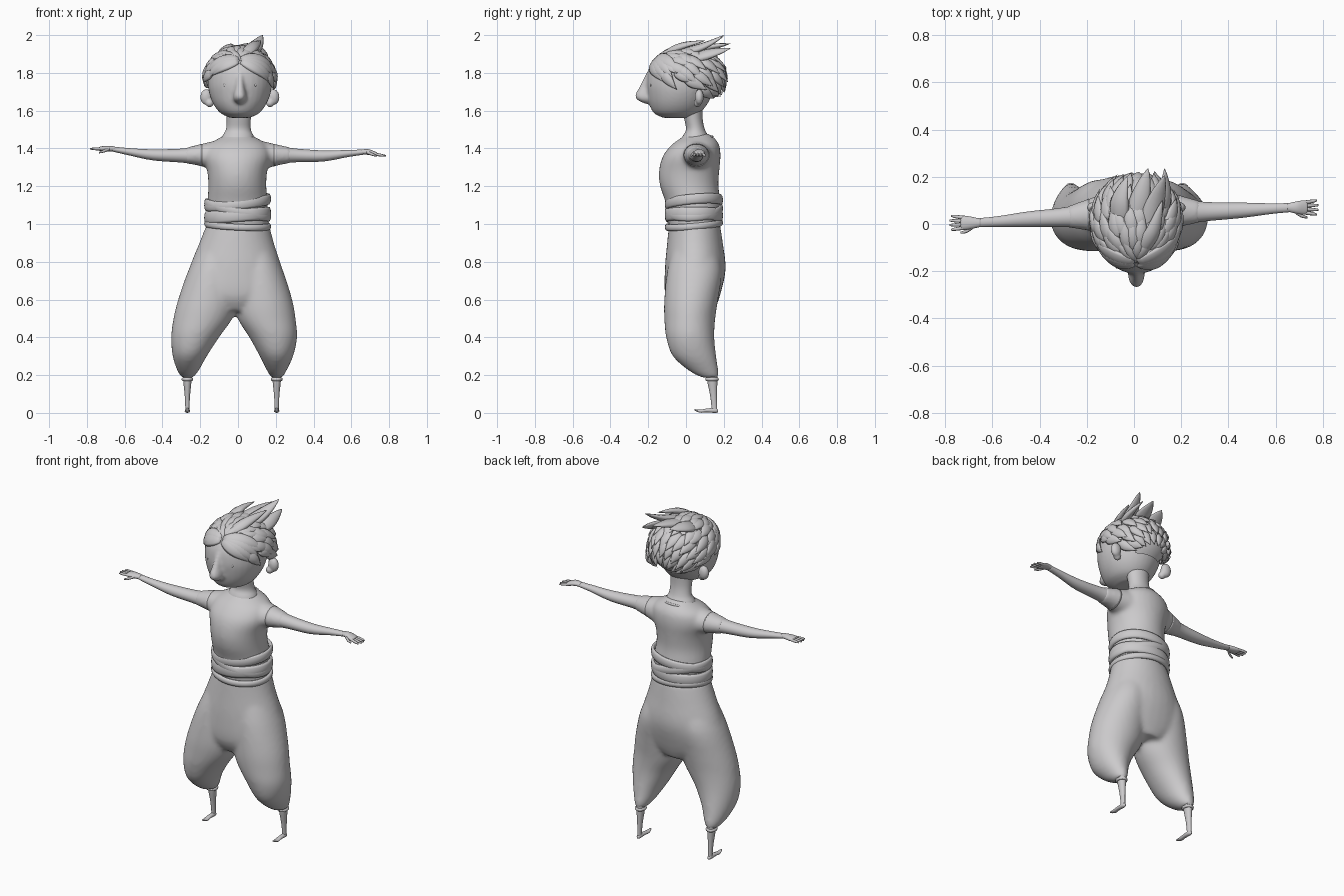
import bpy, bmesh, math, random
from mathutils import Vector

random.seed(4)
cube = bpy.data.objects.get("Cube")
if cube:
    bpy.data.objects.remove(cube, do_unlink=True)

grey = bpy.data.materials.new("warm_grey")
grey.use_nodes = True
colour = (0.6, 0.59, 0.6, 1)
grey.diffuse_color = colour
grey.node_tree.nodes["Principled BSDF"].inputs["Base Color"].default_value = colour


def finish(bm, name, voxel=0, smooth=6):
    """Turn a bmesh into a smooth object, fusing its pieces if voxel is set."""
    bmesh.ops.recalc_face_normals(bm, faces=bm.faces)
    for f in bm.faces:
        f.smooth = True
    mesh = bpy.data.meshes.new(name)
    bm.to_mesh(mesh)
    bm.free()
    mesh.materials.append(grey)
    ob = bpy.data.objects.new(name, mesh)
    bpy.context.scene.collection.objects.link(ob)
    if voxel:
        fuse = ob.modifiers.new("fuse", 'REMESH')
        fuse.mode = 'VOXEL'
        fuse.voxel_size = voxel
        fuse.use_smooth_shade = True
        soft = ob.modifiers.new("soften", 'SMOOTH')
        soft.factor = 0.5
        soft.iterations = smooth
    return ob


def spline(rows, sub=4):
    """Catmull-Rom interpolation through rows of numbers."""
    rows = [Vector(r) for r in rows]
    ext = [rows[0]] + rows + [rows[-1]]
    out = []
    for a, b, c, d in zip(ext, ext[1:], ext[2:], ext[3:]):
        for k in range(sub):
            t = k / sub
            out.append(b + (c - a) * (t / 2) + (a * 2 - b * 5 + c * 4 - d) * (t * t / 2)
                       + (b * 3 - a - c * 3 + d) * (t ** 3 / 2))
    return out + [rows[-1]]


def skin(bm, rings, closed=False):
    """Bridge rings of points with quads."""
    vs = [[bm.verts.new(p) for p in ring] for ring in rings]
    n = len(vs[0])
    for a, b in zip(vs, vs[1:] + vs[:1] if closed else vs[1:]):
        for i in range(n):
            bm.faces.new((a[i], a[(i + 1) % n], b[(i + 1) % n], b[i]))
    if not closed:
        bm.faces.new(vs[0])
        bm.faces.new(vs[-1])


def tube(bm, rows, axis, n=24):
    """Elliptical tube along an axis; rows are x, y, z and the two radii."""
    i, j = [k for k in range(3) if k != axis]
    rings = []
    for r in spline(rows):
        ring = []
        for k in range(n):
            p = Vector(r[:3])
            p[i] += r[3] * math.cos(math.tau * k / n)
            p[j] += r[4] * math.sin(math.tau * k / n)
            ring.append(p)
        rings.append(ring)
    skin(bm, rings)


def loft(bm, rows):
    """Upright tube; rows are height, then the x and y extents."""
    tube(bm, [((a + b) / 2, (c + d) / 2, z, (b - a) / 2, (d - c) / 2)
              for z, a, b, c, d in rows], 2, 32)


def band(name, centre, rx, ry, thick, high, tilt_x=0, tilt_y=0):
    """Closed strip around the body, tilted by its two slopes."""
    bm = bmesh.new()
    rings = []
    for k in range(48):
        c, s = math.cos(math.tau * k / 48), math.sin(math.tau * k / 48)
        ring = []
        for m in range(10):
            a = math.tau * m / 10
            q = thick * math.cos(a)
            ring.append(Vector(centre) + Vector(((rx + q) * c, (ry + q) * s,
                        high * math.sin(a) + tilt_x * c + tilt_y * s)))
        rings.append(ring)
    skin(bm, rings, True)
    finish(bm, name)


def ball(bm, centre, radii, n=20):
    made = bmesh.ops.create_uvsphere(bm, u_segments=n, v_segments=n // 2 + 2, radius=1)
    for v in made["verts"]:
        v.co = Vector(centre) + Vector(a * b for a, b in zip(v.co, radii))


# Baggy trousers: hips and two legs fused
bm = bmesh.new()
loft(bm, [(1.0, -.165, .165, -.09, .18), (.9, -.205, .19, -.1, .195), (.76, -.26, .235, -.112, .21),
          (.62, -.29, .26, -.11, .18), (.54, -.14, .11, -.07, .15)])
loft(bm, [(.185, -.295, -.24, .09, .17), (.22, -.32, -.21, .02, .172), (.3, -.346, -.165, -.07, .16),
          (.4, -.354, -.1, -.105, .15), (.5, -.342, -.03, -.115, .155), (.6, -.317, 0, -.115, .17),
          (.75, -.265, 0, -.1, .19), (.88, -.2, 0, -.07, .16)])
loft(bm, [(.185, .178, .235, .09, .17), (.22, .155, .255, .02, .172), (.3, .115, .292, -.07, .16),
          (.4, .06, .313, -.105, .15), (.5, -.002, .305, -.115, .155), (.6, -.02, .287, -.115, .17),
          (.75, -.02, .24, -.1, .19), (.88, -.02, .185, -.07, .16)])
finish(bm, "trousers", .012, 8)

# Tunic with short sleeves
bm = bmesh.new()
loft(bm, [(.97, -.163, .163, -.088, .178), (1.1, -.163, .158, -.105, .184), (1.2, -.157, .15, -.137, .172),
          (1.28, -.163, .155, -.143, .176), (1.36, -.18, .175, -.122, .183), (1.42, -.155, .155, -.075, .175),
          (1.46, -.09, .09, -.02, .145), (1.48, -.06, .06, 0, .11)])
arms = {-1: [(-.1, .045, 1.36, .09, .085), (-.19, .04, 1.365, .068, .06), (-.28, .03, 1.362, .046, .041),
             (-.45, .02, 1.366, .035, .031), (-.58, .01, 1.383, .024, .02), (-.67, .005, 1.398, .02, .014)],
        1: [(.1, .055, 1.36, .09, .085), (.19, .055, 1.365, .068, .06), (.28, .052, 1.364, .046, .041),
            (.45, .058, 1.36, .035, .031), (.58, .065, 1.373, .024, .02), (.67, .07, 1.381, .02, .014)]}
for rows in arms.values():
    tube(bm, rows[:3], 0)
finish(bm, "tunic", .011, 6)

# Neck and neckline
bm = bmesh.new()
loft(bm, [(1.4, -.1, .1, -.04, .13), (1.46, -.085, .085, -.02, .12), (1.5, -.064, .068, 0, .1),
          (1.56, -.06, .068, -.01, .088), (1.66, -.07, .08, -.03, .09)])
finish(bm, "neck")
band("neckline", (0, .027, 1.42), .1, .112, .006, .007, 0, .042)

# Wrapped waist sash
for name, z, high, tx, ty in (("sash_upper", 1.115, .028, .018, .012), ("sash_cross", 1.075, .026, -.035, .008),
                              ("sash_middle", 1.045, .035, .012, 0), ("sash_lower", .995, .018, -.008, .012)):
    band(name, (-.002, .042, z), .166, .143, .011, high, tx, ty)

# Arms and hands
for side, rows in arms.items():
    tag = "left" if side > 0 else "right"
    bm = bmesh.new()
    tube(bm, rows[1:2] + [r[:3] + (r[3] * .94, r[4] * .94) for r in rows[2:]], 0)
    x, y, z = rows[-1][:3]
    drop = -.02 if side > 0 else 0
    tube(bm, [(x - side * .02, y, z, .017, .013), (x + side * .02, y, z, .026, .015),
              (x + side * .055, y, z + drop / 2, .03, .013), (x + side * .065, y, z + drop / 2, .02, .008)], 0)
    for k in range(4):
        off = (k - 1.5) * .014
        reach = .117 - .008 * abs(k - 1.5)
        tube(bm, [(x + side * .045, y + off, z + drop / 2, .008, .008),
                  (x + side * .085, y + off * 1.25, z + drop * .8, .0075, .0075),
                  (x + side * reach, y + off * 1.4, z + drop, .004, .004)], 0, 8)
    tube(bm, [(x + side * .01, y - .015, z, .009, .009), (x + side * .04, y - .035, z - .012, .008, .008),
              (x + side * .065, y - .042, z - .02, .004, .004)], 0, 8)
    finish(bm, tag + "_arm")

# Thin shins, cuffs and narrow feet
for tag, x in (("right", -.268), ("left", .205)):
    bm = bmesh.new()
    tube(bm, [(x, .138, .21, .026, .03), (x, .14, .16, .021, .026), (x, .146, .09, .014, .018),
              (x, .15, .03, .011, .015), (x, .15, .008, .011, .016)], 2, 16)
    tube(bm, [(x, .17, .01, .005, .006), (x, .155, .013, .012, .013), (x, .11, .013, .013, .01),
              (x, .075, .009, .014, .008), (x, .045, .016, .005, .004)], 1, 16)
    finish(bm, tag + "_shin_and_foot")
    band(tag + "_cuff", (x, .138, .178), .024, .029, .007, .009)

# Head with pointed nose
bm = bmesh.new()
loft(bm, [(1.562, -.04, .06, -.12, .02), (1.585, -.09, .11, -.168, .07), (1.63, -.128, .147, -.193, .11),
          (1.69, -.152, .172, -.206, .14), (1.75, -.16, .18, -.211, .155), (1.82, -.15, .17, -.198, .15),
          (1.88, -.11, .13, -.15, .12), (1.91, -.05, .07, -.08, .06)])
loft(bm, [(1.635, 0, .02, -.215, -.15), (1.655, -.022, .042, -.255, -.15), (1.68, -.025, .045, -.27, -.15),
          (1.73, -.016, .036, -.245, -.15), (1.8, -.01, .03, -.21, -.15)])
finish(bm, "head", .009, 5)

# Ears and tiny eyes
for side, tag in ((-1, "right"), (1, "left")):
    bm = bmesh.new()
    ball(bm, (.01 + side * .178, .07, 1.672), (.032, .024, .042))
    ball(bm, (.01 + side * .16, .06, 1.64), (.022, .02, .022))
    finish(bm, tag + "_ear", .006, 4)
    bm = bmesh.new()
    ball(bm, (.01 + side * .08, -.184, 1.735), (.008, .006, .008), 10)
    finish(bm, tag + "_eye")

# Hair cap above a sloping hairline
mid, size = Vector((.01, .002, 1.77)), Vector((.178, .192, .16))
bm = bmesh.new()
ball(bm, mid, size, 40)
bmesh.ops.delete(bm, geom=[v for v in bm.verts if v.co.z < 1.74 - .7 * v.co.y], context='VERTS')
finish(bm, "hair_cap")


def lock(bm, path, width, thick):
    """Flat leaf-shaped strand following a path around the skull."""
    rings = []
    for k, p in enumerate(path):
        t = k / (len(path) - 1)
        along = path[min(k + 1, len(path) - 1)] - path[max(k - 1, 0)]
        out = Vector(d / s ** 2 for d, s in zip(p - mid, size)).normalized()
        across = along.cross(out).normalized()
        out = across.cross(along).normalized()
        w = max(.03, math.sin(math.pi * (.12 + .88 * t) ** .8))
        rings.append([p + across * (width * w * math.cos(a)) + out * (thick * w * math.sin(a))
                      for a in (math.tau * m / 8 for m in range(8))])
    skin(bm, rings)


whorl, up = Vector((0, -.82, .57)), Vector((0, .57, .82))


def on_skull(theta, phi, lift):
    """Point at an angle from the whorl; phi turns from crown to either side."""
    d = whorl * math.cos(theta) + (up * math.cos(phi) + Vector((math.sin(phi), 0, 0))) * math.sin(theta) \
        if phi is not None else whorl
    return mid + Vector(a * b for a, b in zip(d, size)) * (1 + lift)


# Overlapping rows of strands sweeping back from the forehead whorl
bm = bmesh.new()
for start, length, count, flick in ((.06, .8, 9, .04), (.4, .8, 12, .05), (.8, .75, 14, .07), (1.2, .7, 14, .1),
                                    (1.6, .65, 13, .15), (2.0, .6, 11, .17), (2.35, .5, 8, .12)):
    reach = math.radians(108 if start < 1 else 98)
    for k in range(count):
        phi = reach * (2 * (k + .5) / count - 1) + random.uniform(-.06, .06)
        begin = start + random.uniform(-.08, .08)
        swirl = random.uniform(-.1, .2)
        tip = flick * random.uniform(.6, 1.3)
        path = [on_skull(begin + length * t, phi + swirl * t, .02 + .06 * t * (1 - t) + tip * t * t)
                for t in (i / 9 for i in range(10))]
        lock(bm, path, .185 * math.sin(begin + length / 2) * reach * 1.35 / count, .013)

# Long fringe strands falling to each temple
for phi, length, bend in ((1.5, 1.25, .3), (1.75, 1.2, .25), (1.95, 1.1, .1), (1.25, 1.3, .3),
                          (-1.4, 1.2, -.3), (-1.65, 1.15, -.25), (-1.8, 1.0, -.1)):
    lock(bm, [on_skull(.05 + length * t, phi + bend * t * t, .06 + .05 * t * (1 - t))
              for t in (i / 11 for i in range(12))], .04, .014)

# Raised crown tufts
for a, b, c, w in (((.05, -.05, 1.9), (.09, .09, 1.94), (.13, .205, 2.0), .045),
                   ((.0, .0, 1.91), (.03, .12, 1.935), (.06, .235, 1.955), .045),
                   ((.1, .02, 1.87), (.13, .12, 1.9), (.13, .235, 1.93), .04),
                   ((-.06, 0, 1.9), (-.06, .1, 1.93), (-.03, .2, 1.945), .045),
                   ((.03, -.12, 1.89), (.08, -.03, 1.94), (.12, .1, 1.97), .035)):
    lock(bm, [Vector(p) for p in spline((a, b, c), 6)], w, .02)
finish(bm, "hair_strands")
